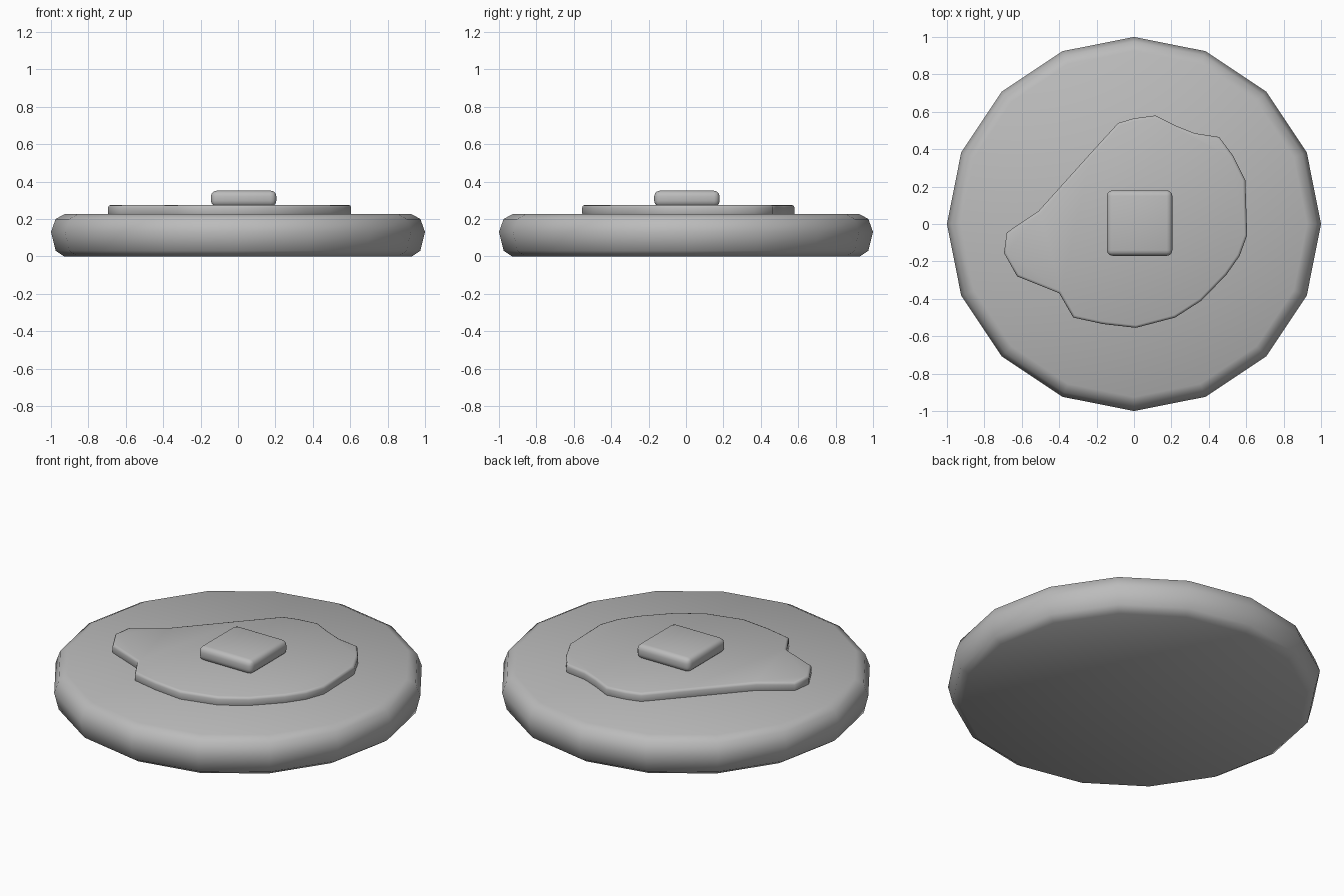
import bpy, bmesh, math
from mathutils import Matrix

if "Cube" in bpy.data.objects:
    bpy.data.objects.remove(bpy.data.objects["Cube"], do_unlink=True)

grey = bpy.data.materials.new("plain grey")
grey.use_nodes = True
grey.diffuse_color = (0.5, 0.5, 0.5, 1)
grey.node_tree.nodes["Principled BSDF"].inputs["Base Color"].default_value = (0.5, 0.5, 0.5, 1)


def finish(bm, name, bevel=0, segments=2):
    """Turn a bmesh into a smooth object with optional rounded edges."""
    bmesh.ops.recalc_face_normals(bm, faces=bm.faces)
    for face in bm.faces:
        face.smooth = True
    mesh = bpy.data.meshes.new(name)
    bm.to_mesh(mesh)
    bm.free()
    mesh.materials.append(grey)
    obj = bpy.data.objects.new(name, mesh)
    bpy.context.collection.objects.link(obj)
    if bevel:
        mod = obj.modifiers.new("rounded edges", "BEVEL")
        mod.width = bevel
        mod.segments = segments
        mod.limit_method = "ANGLE"
        mod.angle_limit = math.radians(50)
    return obj


# Pancake: sixteen-sided disc with a rounded rim
SIDES = 16
profile = [(0.93, 0), (0.975, 0.03), (1, 0.13), (0.975, 0.2), (0.925, 0.227)]
bm = bmesh.new()
rings = []
for r, z in profile:
    angles = [math.tau * i / SIDES for i in range(SIDES)]
    rings.append([bm.verts.new((r * math.cos(a), r * math.sin(a), z)) for a in angles])
for low, high in zip(rings, rings[1:]):
    for i in range(SIDES):
        j = (i + 1) % SIDES
        bm.faces.new((low[i], low[j], high[j], high[i]))
for ring, z in ((rings[0], 0), (rings[-1], 0.227)):
    middle = bm.verts.new((0, 0, z))
    for i in range(SIDES):
        bm.faces.new((ring[i], ring[(i + 1) % SIDES], middle))
finish(bm, "pancake")

# Syrup: irregular puddle with a soft top edge
outline = [
    (-.085, .54), (0, .565), (.115, .58), (.225, .525), (.325, .485), (.455, .465),
    (.53, .365), (.595, .235), (.605, -.06), (.565, -.17), (.495, -.27), (.36, -.41),
    (.22, -.5), (.01, -.555), (-.165, -.535), (-.325, -.5), (-.4, -.37), (-.625, -.28),
    (-.695, -.155), (-.68, -.045), (-.51, .07), (-.33, .27), (-.24, .37),
]
bm = bmesh.new()
base = bm.faces.new([bm.verts.new((x, y, 0.215)) for x, y in outline])
top = bmesh.ops.extrude_face_region(bm, geom=[base])["geom"]
for v in top:
    if isinstance(v, bmesh.types.BMVert):
        v.co.z = 0.275
finish(bm, "syrup", 0.014)

# Butter: rounded square pat
bm = bmesh.new()
bmesh.ops.create_cube(bm, size=1, matrix=Matrix.Translation((0.03, 0.005, 0.309))
                      @ Matrix.Diagonal((0.35, 0.35, 0.084, 1)))
finish(bm, "butter", 0.03, 3)
